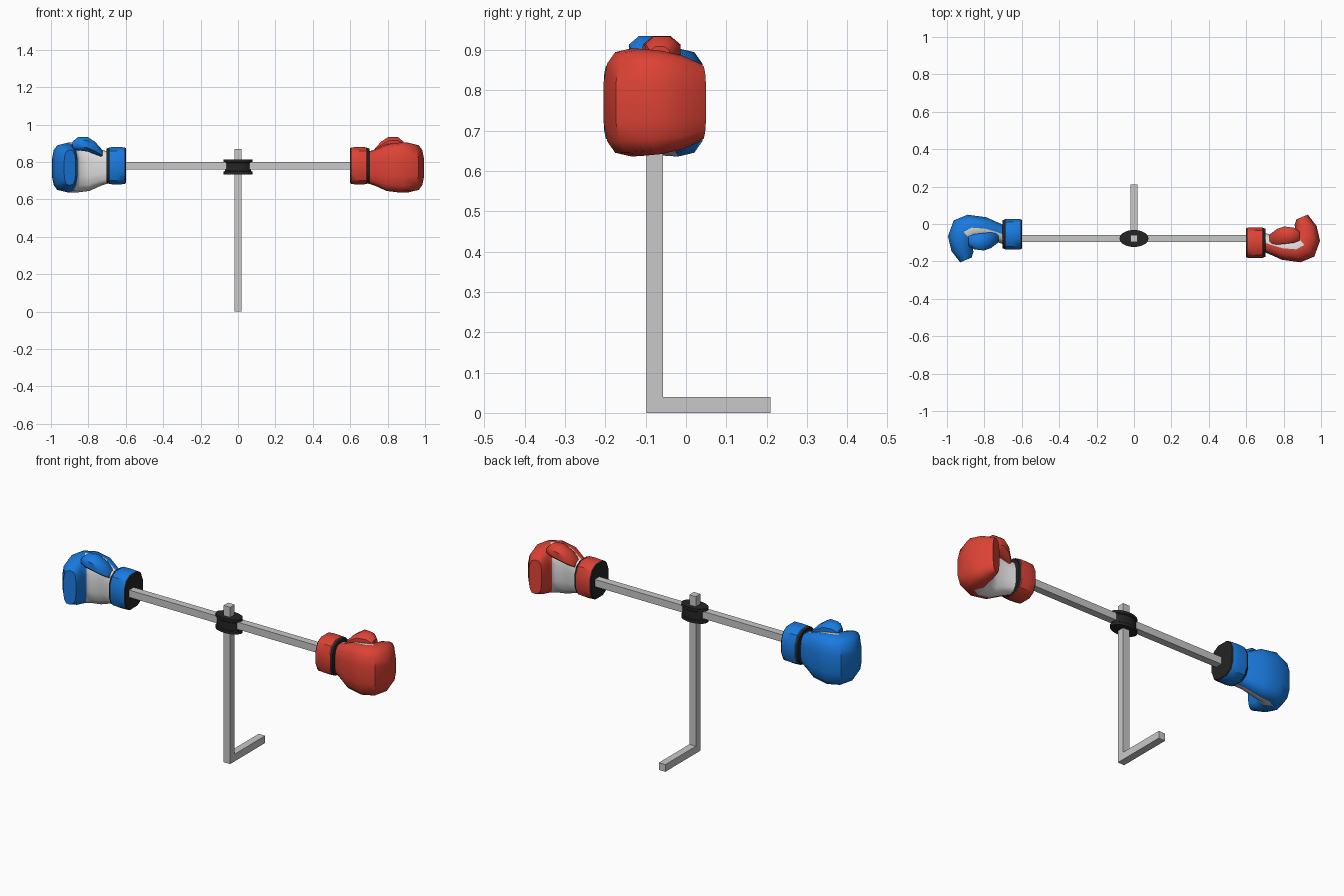
import bpy, bmesh, math
from mathutils import Vector, Matrix

if "Cube" in bpy.data.objects:
    bpy.data.objects.remove(bpy.data.objects["Cube"])

CY = -0.0775  # y of the post and arm axis


def mat(name, rgb):
    m = bpy.data.materials.new(name)
    m.diffuse_color = (*rgb, 1)
    m.use_nodes = True
    m.node_tree.nodes["Principled BSDF"].inputs["Base Color"].default_value = m.diffuse_color
    return m


RED = mat("red leather", (0.72, 0.055, 0.035))
BLUE = mat("blue leather", (0.01, 0.20, 0.75))
WHITE = mat("white palm", (0.72, 0.72, 0.72))
BLACK = mat("black trim", (0.018, 0.018, 0.018))
STEEL = mat("grey steel", (0.58, 0.58, 0.58))


def finish(name, bm, mats, angle=None):
    bmesh.ops.recalc_face_normals(bm, faces=bm.faces)
    me = bpy.data.meshes.new(name)
    bm.to_mesh(me)
    bm.free()
    for m in mats:
        me.materials.append(m)
    ob = bpy.data.objects.new(name, me)
    bpy.context.collection.objects.link(ob)
    if angle:
        bpy.ops.object.select_all(action='DESELECT')
        ob.select_set(True)
        bpy.context.view_layer.objects.active = ob
        bpy.ops.object.shade_smooth_by_angle(angle=math.radians(angle))
    return ob


def box(name, lo, hi):
    bm = bmesh.new()
    lo, hi = Vector(lo), Vector(hi)
    bmesh.ops.create_cube(bm, size=1, matrix=Matrix.Translation((lo + hi) / 2)
                          @ Matrix.Diagonal((*(hi - lo), 1)))
    return finish(name, bm, [STEEL])


def loft(name, sections, mats, n, power, rule=None, turn=False, angle=40):
    """Skin rounded sections, each (centre, half axis u, half axis v)."""
    bm = bmesh.new()
    rings = []
    for c, u, v in sections:
        ring = []
        for k in range(n):
            a = 2 * math.pi * (k + 0.5) / n
            f = lambda t: math.copysign(abs(t) ** power, t)
            ring.append(bm.verts.new(Vector(c) + Vector(u) * f(math.cos(a))
                                     + Vector(v) * f(math.sin(a))))
        rings.append(ring)
    for s in range(len(rings) - 1):
        for k in range(n):
            q = (k + 1) % n
            face = bm.faces.new((rings[s][k], rings[s][q], rings[s + 1][q], rings[s + 1][k]))
            if rule:
                face.material_index = rule(s, math.cos(2 * math.pi * (k + 1) / n))
    for ring, s in ((rings[0], 0), (rings[-1], len(rings) - 2)):
        face = bm.faces.new(ring)
        if rule:
            face.material_index = rule(s, 0)
    if turn:  # opposite glove is the same glove turned half way round the post
        p = Vector((0, CY, 0))
        bmesh.ops.rotate(bm, verts=bm.verts, cent=p, matrix=Matrix.Rotation(math.pi, 3, 'Z'))
    return finish(name, bm, mats, angle)


# stand: foot, post and spinning arm
box("foot", (-0.02, -0.0575, 0), (0.02, 0.21, 0.04))
box("post", (-0.02, CY - 0.02, 0), (0.02, CY + 0.02, 0.87))
box("arm", (-0.62, CY - 0.02, 0.76), (0.62, CY + 0.02, 0.80))

# oval spool hub
loft("hub", [((0, CY, z), (r, 0, 0), (0, r * 0.59, 0)) for z, r in
             ((0.733, 0.077), (0.748, 0.077), (0.752, 0.07), (0.795, 0.07), (0.799, 0.077), (0.814, 0.077))],
     [BLACK], 32, 1)

# mitt path: outer xy, palm-side xy, half height
MITT = [((0.695, -0.15), (0.695, -0.045), 0.085),
        ((0.73, -0.165), (0.74, -0.06), 0.098),
        ((0.79, -0.192), (0.80, -0.068), 0.125),
        ((0.89, -0.206), (0.845, -0.065), 0.134),
        ((0.965, -0.175), (0.857, -0.05), 0.133),
        ((0.996, -0.09), (0.86, -0.03), 0.128),
        ((0.977, -0.01), (0.858, -0.005), 0.116),
        ((0.93, 0.05), (0.868, 0.025), 0.095)]
# thumb path: centre, half width, half height
THUMB = [((0.725, -0.08, 0.845), 0.025, 0.02), ((0.765, -0.068, 0.875), 0.045, 0.036),
         ((0.805, -0.06, 0.895), 0.05, 0.042), ((0.855, -0.06, 0.898), 0.043, 0.038),
         ((0.885, -0.065, 0.888), 0.026, 0.022)]
# cuff profile: x, scale
CUFF = [(0.600, 0.95), (0.606, 0.99), (0.608, 1.0), (0.65, 1.02), (0.688, 1.0), (0.69, 0.98), (0.702, 0.93)]

for side, leather, turn in (("red", RED, False), ("blue", BLUE, True)):
    secs = []
    for o, i, h in MITT:
        o, i = Vector((*o, 0)), Vector((*i, 0))
        c = (o + i) / 2
        c.z = 0.77
        secs.append((c, (i - o) / 2, (0, 0, h)))
    loft(side + "_mitt", secs, [leather, WHITE], 14, 0.68,
         lambda s, c: int(s < 4 and c > 0.2), turn, 45)
    loft(side + "_thumb", [(c, (0, w, 0), (0, 0, h)) for c, w, h in THUMB],
         [leather], 8, 0.85, None, turn, 45)
    loft(side + "_cuff", [((x, -0.1, 0.78), (0, 0.083 * k, 0), (0, 0, 0.101 * k)) for x, k in CUFF],
         [leather, BLACK], 12, 0.75, lambda s, c: int(s == 0 or s == 5), turn, 35)
